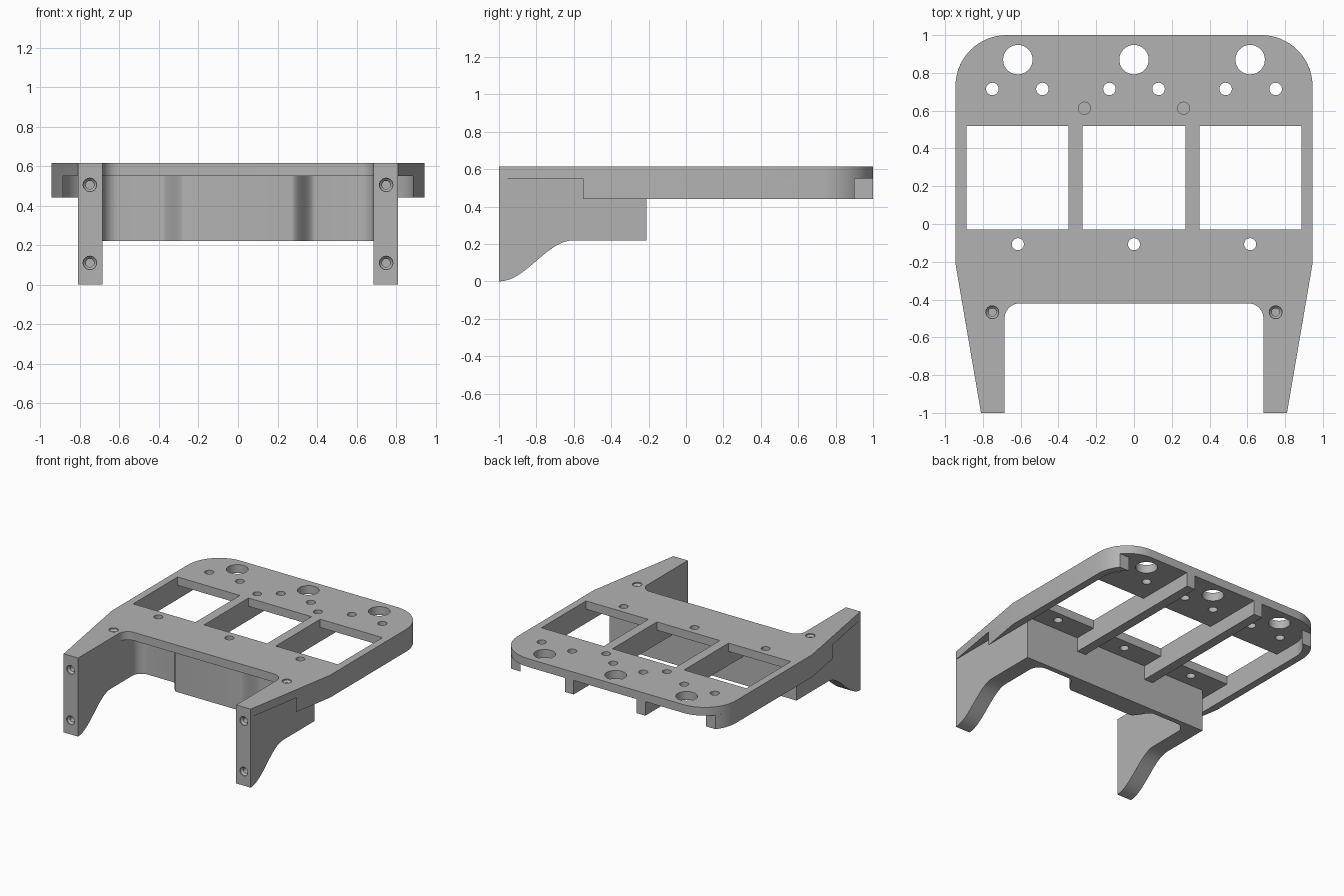
import bpy, bmesh, math
from mathutils import Matrix, Vector

cube = bpy.data.objects.get("Cube")
if cube:
    bpy.data.objects.remove(cube, do_unlink=True)

grey = bpy.data.materials.new("plain grey")
grey.use_nodes = True
COLOUR = (0.45, 0.45, 0.45, 1)
grey.diffuse_color = COLOUR
grey.node_tree.nodes["Principled BSDF"].inputs["Base Color"].default_value = COLOUR

TOP, UNDER, RIM_Z, LOW = 0.615, 0.55, 0.44, 0.22
LEG_IN, LEG_OUT, SIDE = 0.685, 0.81, 0.945
BLOCK_Y, TAPER_Y = -0.21, -0.21


def arc(cx, cy, r, a0, a1, n=16):
    angles = [math.radians(a0 + (a1 - a0) * i / n) for i in range(n + 1)]
    return [(cx + r * math.cos(a), cy + r * math.sin(a)) for a in angles]


def ease(p, q, n=16):
    """S-shaped run from p to q, level at both ends."""
    return [(p[0] + (q[0] - p[0]) * i / n,
             p[1] + (q[1] - p[1]) * (1 - math.cos(math.pi * i / n)) / 2) for i in range(n + 1)]


def mirrored(half):
    """Closes a right-hand half outline across x = 0."""
    return half + [(-x, y) for x, y in reversed(half)]


def finish(name, bm):
    bmesh.ops.recalc_face_normals(bm, faces=bm.faces)
    mesh = bpy.data.meshes.new(name)
    bm.to_mesh(mesh)
    bm.free()
    mesh.materials.append(grey)
    ob = bpy.data.objects.new(name, mesh)
    bpy.context.collection.objects.link(ob)
    return ob


def prism(name, outline, lo, hi, along_x=False):
    """Extrudes an outline in z, or a (y, z) outline in x."""
    bm = bmesh.new()
    place = (lambda a, b: (lo, a, b)) if along_x else (lambda a, b: (a, b, lo))
    face = bm.faces.new([bm.verts.new(place(a, b)) for a, b in outline])
    step = Vector((hi - lo, 0, 0) if along_x else (0, 0, hi - lo))
    new = bmesh.ops.extrude_face_region(bm, geom=[face])["geom"]
    bmesh.ops.translate(bm, vec=step, verts=[v for v in new if isinstance(v, bmesh.types.BMVert)])
    return finish(name, bm)


def box_outline(x0, x1, y0, y1):
    return [(x0, y0), (x1, y0), (x1, y1), (x0, y1)]


def add_drill(bm, matrix, rings, n=32):
    """Stacks circles of (radius, depth) into one closed drill body."""
    loops = []
    for r, depth in rings:
        loops.append([bm.verts.new(matrix @ Vector((x, y, -depth)))
                      for x, y in arc(0, 0, r, 0, 360, n)[:-1]])
    for a, b in zip(loops, loops[1:]):
        for i in range(n):
            bm.faces.new((a[i], a[(i + 1) % n], b[(i + 1) % n], b[i]))
    bm.faces.new(loops[0])
    bm.faces.new(loops[-1])


def cut(ob, cutter):
    mod = ob.modifiers.new("cut", "BOOLEAN")
    mod.operation, mod.solver, mod.object = "DIFFERENCE", "EXACT", cutter
    graph = bpy.context.evaluated_depsgraph_get()
    mesh = bpy.data.meshes.new_from_object(ob.evaluated_get(graph))
    ob.modifiers.clear()
    ob.data = mesh
    bpy.data.objects.remove(cutter, do_unlink=True)


parts = []

# Top plate: rounded back corners, tapered arms and a filleted front notch
plate_half = ([(0, -0.42)] + arc(0.605, -0.50, 0.08, 90, 0)
              + [(LEG_IN, -1), (LEG_OUT, -1), (SIDE, TAPER_Y)]
              + arc(0.675, 0.73, 0.27, 0, 90) + [(0, 1)])
outline = plate_half[1:-1]
plate = prism("top_plate", mirrored(outline), UNDER, TOP)
parts.append(plate)

# Three windows
for x0, x1 in ((-0.887, -0.348), (-0.273, 0.273), (0.348, 0.887)):
    cut(plate, prism("window_cutter", box_outline(x0, x1, -0.03, 0.52), 0.4, 0.8))

# Plate holes: through, shallow and countersunk
through, shallow = 0.2, 0.05
holes = [(x, 0.87, 0.078, through) for x in (-0.615, 0, 0.615)]
holes += [(x, -0.107, 0.032, through) for x in (-0.615, 0, 0.615)]
holes += [(s * x, 0.715, 0.033, through) for s in (-1, 1) for x in (0.13, 0.485, 0.75)]
holes += [(s * 0.263, 0.613, 0.032, shallow) for s in (-1, 1)]
sink = [(0.034, -0.02), (0.034, 0.008), (0.021, 0.022), (0.021, 0.15)]
bm = bmesh.new()
for x, y, r, depth in holes:
    add_drill(bm, Matrix.Translation((x, y, TOP)), [(r, -0.05), (r, depth)])
for s in (-1, 1):
    add_drill(bm, Matrix.Translation((s * 0.75, -0.467, TOP)), sink)
cut(plate, finish("hole_cutter", bm))

# Legs with an S-shaped lower edge and two countersunk holes in the front
leg_profile = ([(-1, UNDER)] + ease((-1, 0), (-0.6, LOW))
               + [(BLOCK_Y, LOW), (BLOCK_Y, UNDER)])
for s, name in ((1, "left_leg"), (-1, "right_leg")):
    leg = prism(name, leg_profile, s * LEG_IN, s * LEG_OUT, along_x=True)
    bm = bmesh.new()
    for z in (0.505, 0.11):
        turn = Matrix.Translation((s * 0.75, -1, z)) @ Matrix.Rotation(math.pi / 2, 4, "X")
        add_drill(bm, turn, sink)
    cut(leg, finish("screw_cutter", bm))
    bm = bmesh.new()
    add_drill(bm, Matrix.Translation((s * 0.75, -0.467, TOP)), sink)
    cut(leg, finish("screw_cutter", bm))
    parts.append(leg)

# Cross wall between the legs, with a soft raised middle
wall_half = (ease((0.27, -0.37), (0.39, -0.25)) + arc(0.605, -0.33, 0.08, 90, 0)
             + [(LEG_IN, BLOCK_Y)])
parts.append(prism("cross_wall", mirrored(wall_half), LOW, UNDER))

# Side rims below the plate, following the taper and stopping in the back corners
for s, name in ((1, "left_rim"), (-1, "right_rim")):
    rim = ([(0.887, -0.55), (SIDE, TAPER_Y)] + arc(0.675, 0.73, 0.27, 0, 39)
           + arc(0.675, 0.73, 0.212, 53.3, 0))
    parts.append(prism(name, [(s * x, y) for x, y in rim], RIM_Z, UNDER))

# Ribs between the windows, running to the back edge
for s, name in ((1, "left_rib"), (-1, "right_rib")):
    parts.append(prism(name, box_outline(s * 0.273, s * 0.348, BLOCK_Y, 1), RIM_Z, UNDER))

# Smooth the curves, keep the edges
bpy.ops.object.select_all(action="DESELECT")
for ob in parts:
    ob.select_set(True)
bpy.context.view_layer.objects.active = plate
bpy.ops.object.shade_smooth_by_angle(angle=math.radians(30))
